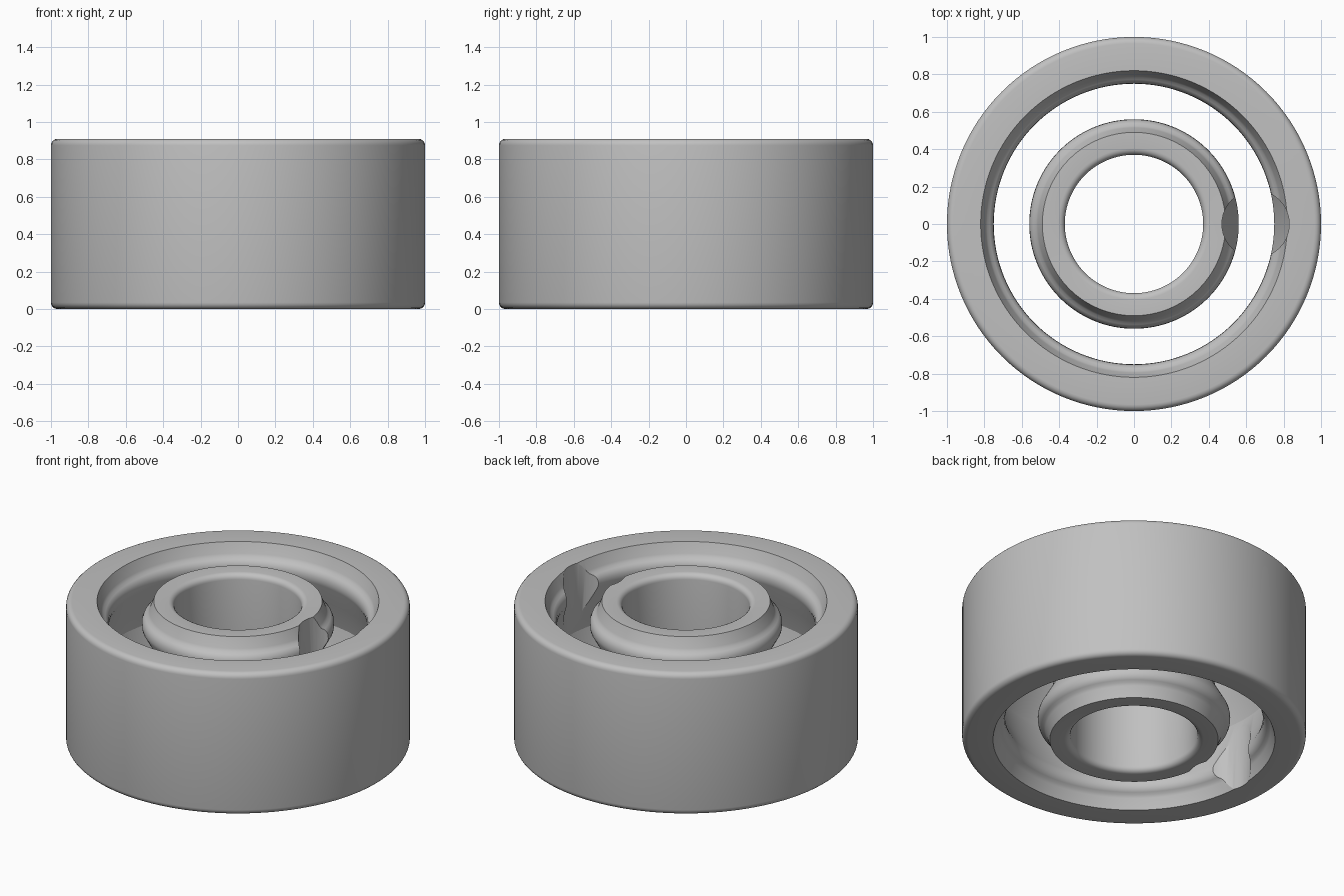
import bpy
import math

old = bpy.data.objects.get("Cube")
if old:
    bpy.data.objects.remove(old, do_unlink=True)

HEIGHT = 0.91
MID = HEIGHT / 2
SEGMENTS = 128

steel = bpy.data.materials.new("grey_steel")
steel.use_nodes = True
colour = (0.53, 0.53, 0.53, 1)
steel.diffuse_color = colour
steel.node_tree.nodes["Principled BSDF"].inputs["Base Color"].default_value = colour


def fillet(radius, inward, size=0.035, steps=5):
    """Rounded top corner from the wall at radius to the top face."""
    points = []
    for i in range(steps + 1):
        a = math.pi / 2 * i / steps
        points.append((radius + inward * size * (1 - math.cos(a)),
                       HEIGHT - size * (1 - math.sin(a))))
    return points


def revolve(name, upper_half):
    """Mirror the half section about mid height and turn it into a ring."""
    lower = [(r, HEIGHT - z) for r, z in reversed(upper_half) if abs(z - MID) > 1e-4]
    section = upper_half + lower
    n = len(section)
    verts, faces = [], []
    for s in range(SEGMENTS):
        a = 2 * math.pi * s / SEGMENTS
        verts += [(r * math.cos(a), r * math.sin(a), z) for r, z in section]
        t = (s + 1) % SEGMENTS
        for i in range(n):
            j = (i + 1) % n
            faces.append((s * n + i, t * n + i, t * n + j, s * n + j))
    mesh = bpy.data.meshes.new(name)
    mesh.from_pydata(verts, [], faces)
    mesh.materials.append(steel)
    ring = bpy.data.objects.new(name, mesh)
    bpy.context.collection.objects.link(ring)
    # Consistent outward normals
    bpy.context.view_layer.objects.active = ring
    bpy.ops.object.select_all(action='DESELECT')
    ring.select_set(True)
    bpy.ops.object.mode_set(mode='EDIT')
    bpy.ops.mesh.select_all(action='SELECT')
    bpy.ops.mesh.normals_make_consistent(inside=False)
    bpy.ops.object.mode_set(mode='OBJECT')
    return ring


# Shoulder step and rounded lip: (distance from the rim edge, height)
step = [(0, HEIGHT), (0.025, 0.845), (0.034, 0.828), (0.048, 0.818),
        (0.060, 0.805), (0.068, 0.785), (0.07, 0.76), (0.066, 0.74)]

outer_ring = revolve("outer_ring",
                     fillet(1.0, -1) + [(0.82 - d, z) for d, z in step]
                     + [(0.805, 0.61), (0.845, MID)])
inner_ring = revolve("inner_ring",
                     fillet(0.37, 1) + [(0.49 + d, z) for d, z in step]
                     + [(0.485, 0.61), (0.445, MID)])

# Ball filling slots: one from above on the left, one from below on the right
cutters = []
for name, x, z in (("upper_slot_cutter", 0.65, MID + 0.3),
                   ("lower_slot_cutter", -0.65, MID - 0.3)):
    bpy.ops.mesh.primitive_cylinder_add(vertices=48, radius=0.18, depth=0.6,
                                        location=(x, 0, z))
    cutter = bpy.context.object
    cutter.name = name
    cutter.data.materials.append(steel)
    cutters.append(cutter)

for ring in (outer_ring, inner_ring):
    bpy.ops.object.select_all(action='DESELECT')
    ring.select_set(True)
    bpy.context.view_layer.objects.active = ring
    for cutter in cutters:
        cut = ring.modifiers.new("slot", 'BOOLEAN')
        cut.operation = 'DIFFERENCE'
        cut.solver = 'EXACT'
        cut.object = cutter
        bpy.ops.object.modifier_apply(modifier=cut.name)
    bpy.ops.object.shade_smooth_by_angle(angle=math.radians(28))

for cutter in cutters:
    bpy.data.objects.remove(cutter, do_unlink=True)
